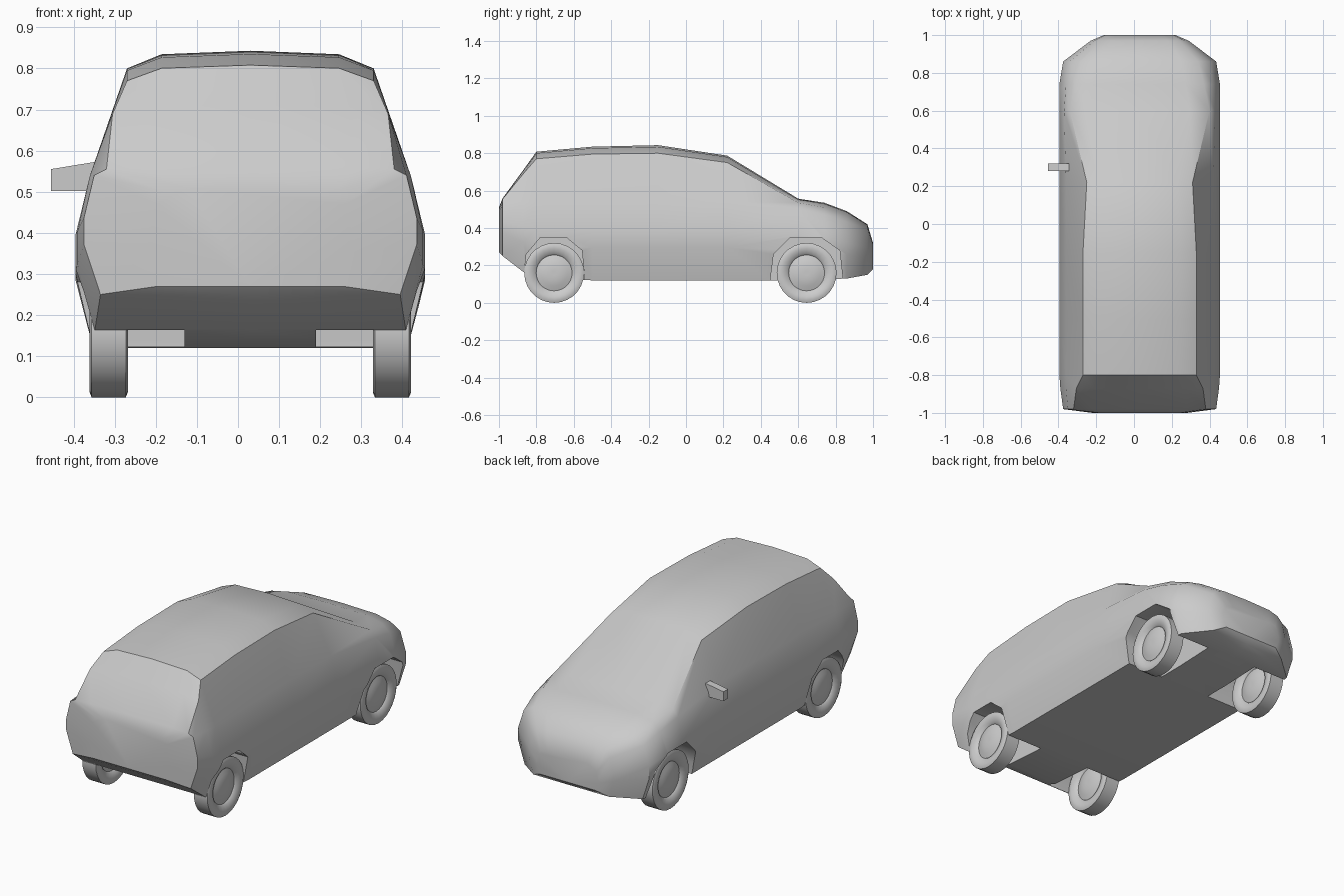
import bpy, bmesh, math

cube = bpy.data.objects.get("Cube")
if cube:
    bpy.data.objects.remove(cube, do_unlink=True)

CENTRE = 0.03  # the body sits beside x = 0 because of its single mirror

grey = bpy.data.materials.new("plain grey")
grey.use_nodes = True
GREY = (0.6, 0.6, 0.6, 1)
grey.diffuse_color = GREY
grey.node_tree.nodes["Principled BSDF"].inputs["Base Color"].default_value = GREY


def loft(name, rings):
    """Skin a list of equal closed rings and cap both ends."""
    bm = bmesh.new()
    loops = [[bm.verts.new(p) for p in ring] for ring in rings]
    n = len(loops[0])
    for a, b in zip(loops, loops[1:]):
        for i in range(n):
            j = (i + 1) % n
            bm.faces.new((a[i], a[j], b[j], b[i]))
    bm.faces.new(loops[0])
    bm.faces.new(loops[-1])
    bmesh.ops.recalc_face_normals(bm, faces=bm.faces)
    mesh = bpy.data.meshes.new(name)
    bm.to_mesh(mesh)
    bm.free()
    mesh.materials.append(grey)
    obj = bpy.data.objects.new(name, mesh)
    bpy.context.collection.objects.link(obj)
    return obj


def activate(obj):
    bpy.ops.object.select_all(action="DESELECT")
    obj.select_set(True)
    bpy.context.view_layer.objects.active = obj


def smooth(obj, degrees):
    activate(obj)
    bpy.ops.object.shade_smooth_by_angle(angle=math.radians(degrees))


def section(y, floor, width, belt_w, belt_z, roof_w, roof_z, top):
    """Symmetric body cross-section at y."""
    rise = belt_z - floor
    half = [(width * 0.9, floor),
            (width, floor + rise * 0.42),
            (width, floor + rise * 0.64),
            (belt_w, belt_z),
            (roof_w, roof_z),
            (roof_w * 0.72, roof_z + (top - roof_z) * 0.8)]
    outline = [(0, floor)] + half + [(0, top)] + [(-x, z) for x, z in reversed(half)]
    return [(CENTRE + x, y, z) for x, z in outline]


# Body shell, tail to nose: y, floor, width, belt, roof edge, top
stations = [
    (-1.0, .27, .25, .23, .47, .21, .50, .51),
    (-.98, .25, .405, .38, .54, .35, .555, .56),
    (-.87, .165, .42, .39, .54, .335, .69, .71),
    (-.8, .14, .425, .39, .54, .3, .77, .808),
    (-.5, .12, .425, .39, .54, .3, .795, .835),
    (-.15, .12, .425, .39, .54, .3, .8, .843),
    (.22, .12, .425, .39, .54, .28, .75, .787),
    (.6, .12, .425, .4, .5, .37, .535, .557),
    (.74, .125, .425, .39, .47, .34, .51, .535),
    (.86, .13, .405, .37, .43, .31, .465, .49),
    (.97, .15, .26, .24, .37, .21, .4, .42),
    (1.0, .18, .19, .18, .29, .17, .31, .32),
]
body = loft("body", [section(*s) for s in stations])

# Wheel arches, cut either side of a central tunnel
WHEELS = {"rear": (-.705, .162), "front": (.645, .192)}
TUNNEL = 0.16
for end, (y, reach) in WHEELS.items():
    profile = [(-1, -.1), (-1, .14), (-.92, .26), (-.45, .35),
               (.4, .35), (.92, .28), (1, .14), (1, -.1)]
    for side in (-1, 1):
        cutter = loft("arch_cutter", [
            [(CENTRE + side * x, y + u * reach, z) for u, z in profile]
            for x in (TUNNEL, 0.6)])
        cutter.hide_render = True
        cut = body.modifiers.new("arch", "BOOLEAN")
        cut.operation = "DIFFERENCE"
        cut.solver = "EXACT"
        cut.object = cutter
        activate(body)
        bpy.ops.object.modifier_apply(modifier=cut.name)
        bpy.data.objects.remove(cutter, do_unlink=True)
smooth(body, 42)

# Wheels: turned tyre with a rounded sidewall and a domed hub on both faces
RADIUS, THICK, SEGMENTS = 0.16, 0.095, 28
face = [(.092, .012), (.092, .04), (.085, .07), (.076, .096), (.084, .103),
        (.094, .13), (.094, .148), (.089, RADIUS)]
turned = face + [(THICK - x, r) for x, r in reversed(face)]
for end, (y, reach) in WHEELS.items():
    for side, label in ((-1, "right"), (1, "left")):
        inner = 0.297
        rings = []
        for x, r in turned:
            angles = [math.tau * i / SEGMENTS for i in range(SEGMENTS)]
            rings.append([(CENTRE + side * (inner + x), y + r * math.cos(a),
                           RADIUS + r * math.sin(a)) for a in angles])
        smooth(loft(f"{end}_{label}_wheel", rings), 50)

# Single door mirror, tapering outwards
mirror = []
for x, top in ((-.455, .555), (-.345, .573)):
    mirror.append([(x, .28, .502), (x, .32, .502), (x, .32, top), (x, .28, top)])
smooth(loft("door_mirror", mirror), 30)
